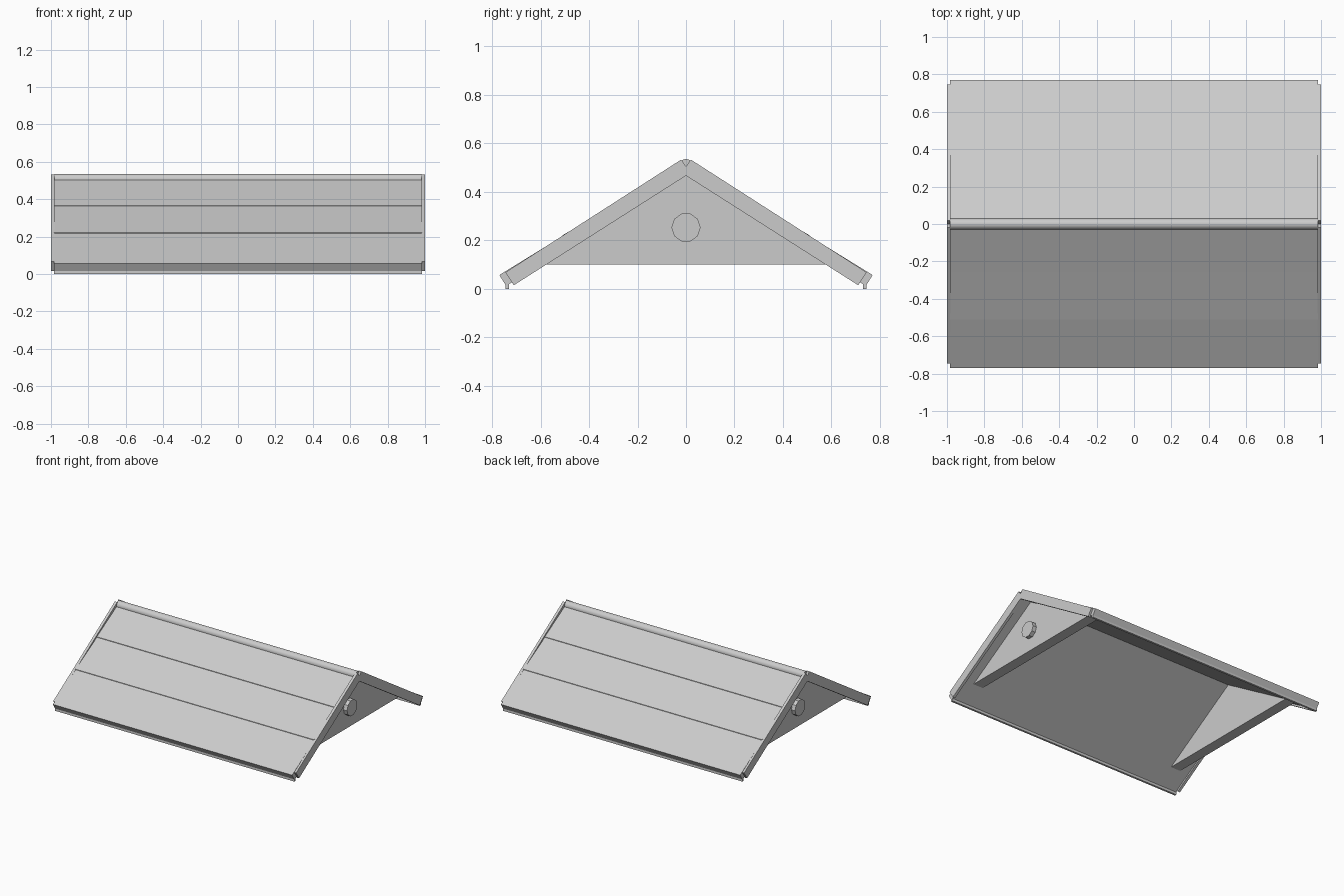
import bpy, bmesh, math

if "Cube" in bpy.data.objects:
    bpy.data.objects.remove(bpy.data.objects["Cube"])


def prism(name, profile, x0, x1):
    """Extrude a (y, z) profile along x."""
    bm = bmesh.new()
    face = bm.faces.new([bm.verts.new((x0, y, z)) for y, z in profile])
    ext = bmesh.ops.extrude_face_region(bm, geom=[face])
    verts = [v for v in ext["geom"] if isinstance(v, bmesh.types.BMVert)]
    bmesh.ops.translate(bm, verts=verts, vec=(x1 - x0, 0, 0))
    bmesh.ops.recalc_face_normals(bm, faces=bm.faces)
    mesh = bpy.data.meshes.new(name)
    bm.to_mesh(mesh)
    bm.free()
    ob = bpy.data.objects.new(name, mesh)
    bpy.context.collection.objects.link(ob)
    return ob


def ngon(sides, radius, z):
    return [(radius * math.cos(2 * math.pi * i / sides),
             z + radius * math.sin(2 * math.pi * i / sides)) for i in range(sides)]


def mirror(ob, x=False, y=False):
    m = ob.modifiers.new("mirror", 'MIRROR')
    m.use_axis = (x, y, False)
    m.use_mirror_merge = False


HALF = 0.985  # half length of the roof covering

# Roof slopes: three slightly overlapping courses with a thick eave edge
roof = prism("roof_slope", [
    (0, 0.475), (0, 0.519), (0.26, 0.367), (0.26, 0.363),
    (0.51, 0.221), (0.51, 0.217), (0.77, 0.057), (0.742, 0.012)], -HALF, HALF)
mirror(roof, y=True)

# Drip lip hanging below each eave
lip = prism("eave_lip", [(0.73, 0), (0.745, 0), (0.745, 0.03), (0.73, 0.03)], -HALF, HALF)
mirror(lip, y=True)

# Rounded ridge cap
cap = prism("ridge_cap", ngon(16, 0.03, 0.506), -HALF, HALF)
for p in cap.data.polygons:
    p.use_smooth = len(p.vertices) == 4

# Sloping boards on the gable ends, cut square at the top
barge = prism("barge_board", [
    (0, 0.467), (0, 0.505), (0.02, 0.533), (0.745, 0.068), (0.71, 0.015)], 0.98, 1.0)
mirror(barge, x=True, y=True)

# Recessed triangular gable walls
gable = prism("gable_panel", [(-0.6, 0.1), (0.6, 0.1), (0, 0.476)], 0.83, 0.91)
mirror(gable, x=True)

# Round vents on the gable walls
vent = prism("gable_vent", ngon(10, 0.06, 0.253), 0.90, 0.94)
mirror(vent, x=True)
